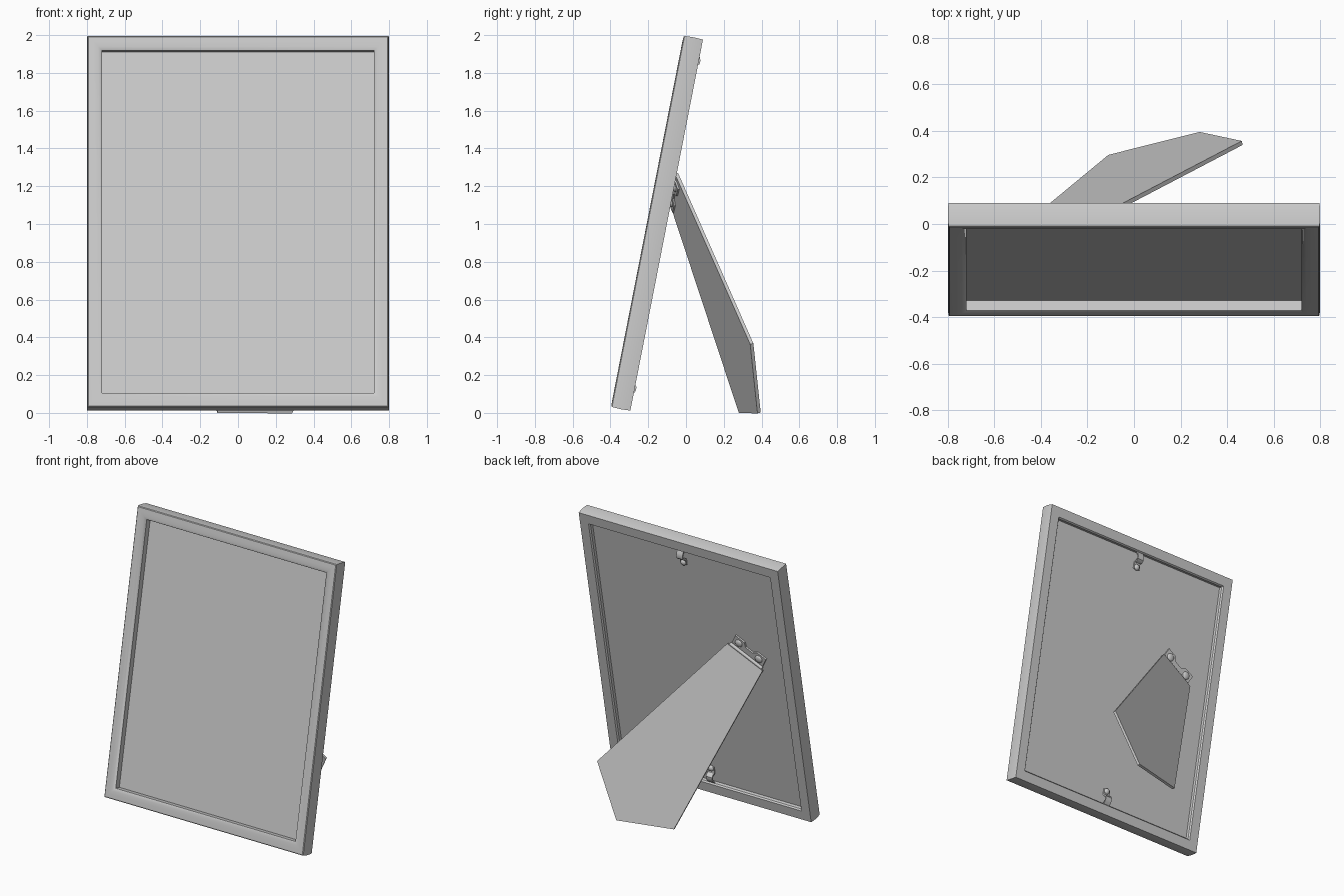
import bpy, bmesh, math
from mathutils import Matrix, Vector

if "Cube" in bpy.data.objects:
    bpy.data.objects.remove(bpy.data.objects["Cube"])

W, L, T, RAIL = 0.8, 2.006, 0.105, 0.08      # half width, height, depth, rail width
PANEL_FRONT, PANEL_BACK = 0.054, 0.072


def basis(x, y, z, origin):
    m = Matrix((x, y, z)).transposed().to_4x4()
    m.translation = origin
    return m


# Leaning frame space: x right, y up along the frame, z = depth towards the back (mirrored sign)
tilt = math.asin(0.192)
UP = Vector((0, math.sin(tilt), math.cos(tilt)))
BACK = Vector((0, math.cos(tilt), -math.sin(tilt)))
RIGHT = Vector((1, 0, 0))
FRAME = basis(RIGHT, UP, BACK, Vector((0, -0.398, 0.03)))


def finish(name, bm, matrix, smooth=False):
    bm.transform(matrix)
    bmesh.ops.recalc_face_normals(bm, faces=bm.faces)
    me = bpy.data.meshes.new(name)
    bm.to_mesh(me)
    bm.free()
    ob = bpy.data.objects.new(name, me)
    bpy.context.collection.objects.link(ob)
    if smooth:
        bpy.ops.object.select_all(action='DESELECT')
        ob.select_set(True)
        bpy.context.view_layer.objects.active = ob
        bpy.ops.object.shade_smooth_by_angle(angle=math.radians(35))
    return ob


def prism(name, points, direction, matrix=Matrix(), smooth=False):
    bm = bmesh.new()
    face = bm.faces.new([bm.verts.new(p) for p in points])
    ext = bmesh.ops.extrude_face_region(bm, geom=[face])
    bmesh.ops.translate(bm, vec=direction,
                        verts=[v for v in ext['geom'] if isinstance(v, bmesh.types.BMVert)])
    return finish(name, bm, matrix, smooth)


def dome(name, location, radius, height, matrix):
    bm = bmesh.new()
    bmesh.ops.create_uvsphere(bm, u_segments=16, v_segments=8, radius=1)
    local = Matrix.Translation(location) @ Matrix.Diagonal((radius, radius, height, 1))
    return finish(name, bm, matrix @ local, True)


# Mitred moulding: (inset, depth) profile swept around the rectangle
profile = [(0.003, T), (0.001, 0.085), (0, 0.055), (0.001, 0.025), (0.003, 0.006),
           (0.008, 0.001), (0.035, 0), (0.06, 0.002), (0.076, 0.007), (RAIL, 0.012),
           (RAIL, 0.095), (0.072, T)]
bm = bmesh.new()
rings = []
for sx, top in ((-1, 0), (1, 0), (1, 1), (-1, 1)):
    rings.append([bm.verts.new((sx * (W - d), L - d if top else d, w)) for d, w in profile])
n = len(profile)
for i in range(4):
    a, b = rings[i], rings[(i + 1) % 4]
    for j in range(n):
        k = (j + 1) % n
        bm.faces.new((a[j], b[j], b[k], a[k]))
finish("frame_moulding", bm, FRAME, True)

# Picture panel set into the moulding
px, p0, p1 = W - RAIL + 0.01, RAIL - 0.01, L - RAIL + 0.01
prism("picture_panel", [(-px, p0, PANEL_FRONT), (px, p0, PANEL_FRONT),
                        (px, p1, PANEL_FRONT), (-px, p1, PANEL_FRONT)],
      Vector((0, 0, PANEL_BACK - PANEL_FRONT)), FRAME)

# Bent retaining clips with a round screw head, top and bottom
clip = [(0.075, 0.092), (0.095, 0.106), (0.115, 0.114), (0.133, 0.112), (0.146, 0.1),
        (0.152, 0.085), (0.16, 0.08), (0.195, 0.08), (0.195, 0.071), (0.15, 0.071),
        (0.142, 0.083), (0.136, 0.096), (0.128, 0.103), (0.115, 0.105), (0.098, 0.097),
        (0.075, 0.082)]
for side in ("top", "bottom"):
    place = (lambda v: L - v) if side == "top" else (lambda v: v)
    prism(f"{side}_clip", [(-0.025, place(v), w) for v, w in clip],
          Vector((0.05, 0, 0)), FRAME, True)
    dome(f"{side}_clip_screw", (0, place(0.182), 0.078), 0.022, 0.016, FRAME)

# Easel leg: slanted five-sided board whose short lower edge rests on the ground
A, B = Vector((-0.30, -0.042, 1.27)), Vector((-0.56, -0.075, 1.13))
C, D, E = Vector((-0.11, 0.297, 0.003)), Vector((0.28, 0.402, 0.003)), Vector((0.46, 0.368, 0.37))
normal = (A - B).cross(C - B).normalized()
if normal.y < 0:
    normal.negate()
flat = [p - normal * (p - A).dot(normal) for p in (A, B, C, D, E)]
prism("easel_leg", flat, -normal * 0.018)

# Hinge: one leaf on the panel, one on the leg's inner face, joined by a pin
axis = (A - B).normalized()
mid = (A + B) / 2
leaf = [(-0.13, 0), (0.13, 0), (0.13, 0.085), (0.055, 0.085), (0.03, 0.055),
        (-0.03, 0.055), (-0.055, 0.085), (-0.13, 0.085)]
panel_axis = (axis - BACK * axis.dot(BACK)).normalized()
for name, x, z, sign, z0, z1 in (("panel", panel_axis, BACK, -1, -0.034, -0.022),
                                 ("leg", axis, normal, 1, -0.017, -0.027)):
    m = basis(x, z.cross(x), z, mid)
    prism(f"hinge_{name}_leaf", [(u, sign * v, z0) for u, v in leaf],
          Vector((0, 0, z1 - z0)), m)
    for s in (-1, 1):
        dome(f"hinge_{name}_rivet", (s * 0.085, sign * 0.045, z1), 0.028, 0.012, m)

bm = bmesh.new()
bmesh.ops.create_cone(bm, cap_ends=True, segments=16, radius1=0.012, radius2=0.012, depth=0.27)
pin = basis(BACK, axis.cross(BACK), axis, mid - BACK * 0.016)
finish("hinge_pin", bm, pin, True)
